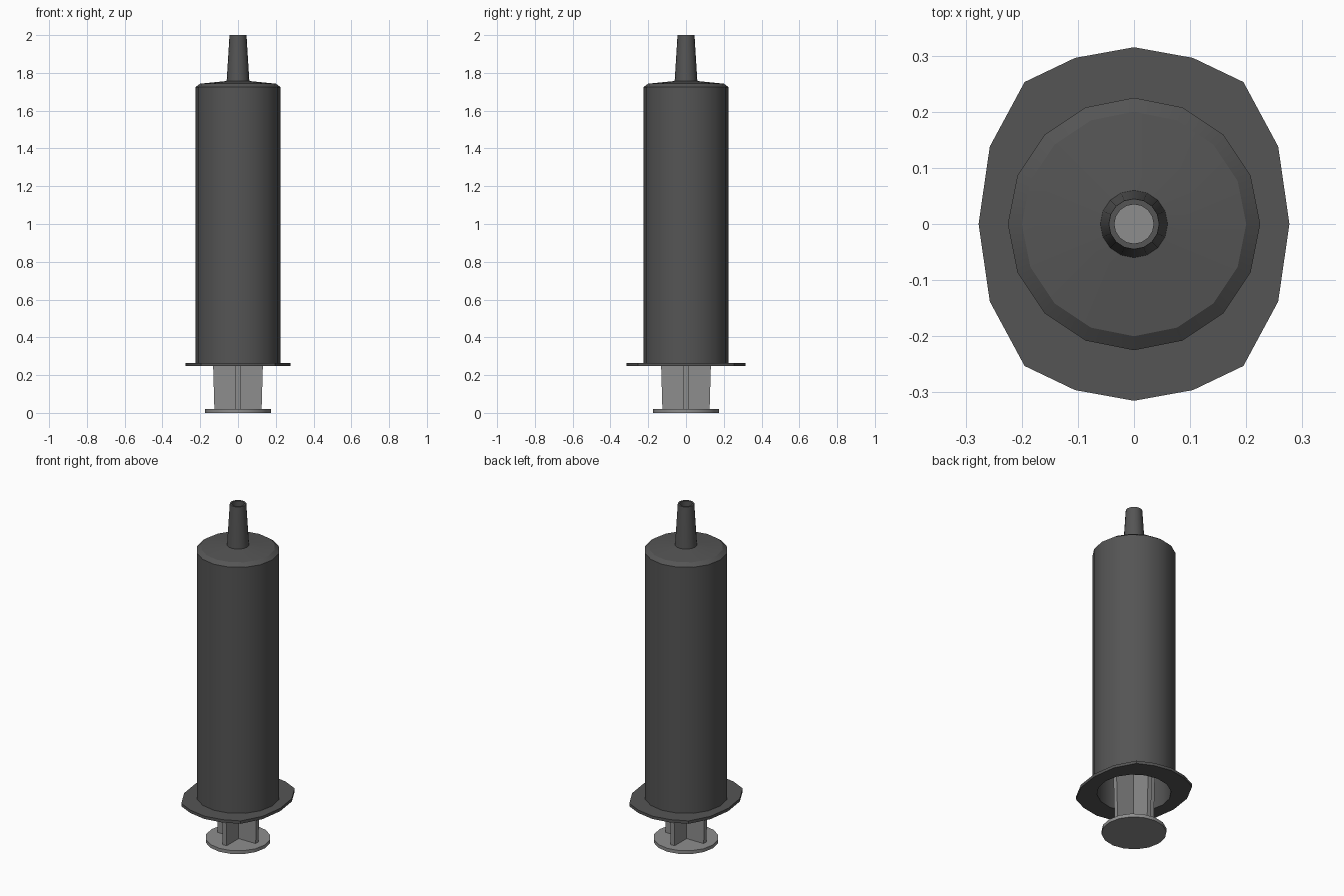
import bpy, bmesh, math

if "Cube" in bpy.data.objects:
    bpy.data.objects.remove(bpy.data.objects["Cube"])

SIDES = 16


def circle(r, z):
    return [(r * math.cos(2 * math.pi * i / SIDES), r * math.sin(2 * math.pi * i / SIDES), z)
            for i in range(SIDES)]


def flange_ring(z):
    # quarter outline, mirrored to all four quadrants
    q = [(0.277, 0), (0.257, 0.138), (0.195, 0.253), (0.105, 0.296), (0, 0.315)]
    half = q + [(-x, y) for x, y in reversed(q[:-1])]
    full = half + [(-x, -y) for x, y in half[1:-1]]
    return [(x, y, z) for x, y in full]


def cross_ring(w, t, z):
    # plus-shaped section: one arm's three points turned four times
    pts = []
    for k in range(4):
        c, s = round(math.cos(k * math.pi / 2)), round(math.sin(k * math.pi / 2))
        pts += [(c * x - s * y, s * x + c * y, z) for x, y in ((w, -t), (w, t), (t, t))]
    return pts


def material(name, grey):
    m = bpy.data.materials.new(name)
    m.diffuse_color = (grey, grey, grey, 1)
    m.use_nodes = True
    m.node_tree.nodes["Principled BSDF"].inputs["Base Color"].default_value = m.diffuse_color
    return m


def loft(name, rings, mat, closed=False):
    bm = bmesh.new()
    vs = [[bm.verts.new(p) for p in ring] for ring in rings]
    n = len(vs[0])
    pairs = list(zip(vs, vs[1:])) + ([(vs[-1], vs[0])] if closed else [])
    for a, b in pairs:
        for i in range(n):
            j = (i + 1) % n
            bm.faces.new((a[i], a[j], b[j], b[i]))
    if not closed:
        bm.faces.new(vs[0][::-1])
        bm.faces.new(vs[-1])
    bmesh.ops.recalc_face_normals(bm, faces=bm.faces)
    me = bpy.data.meshes.new(name)
    bm.to_mesh(me)
    bm.free()
    me.materials.append(mat)
    ob = bpy.data.objects.new(name, me)
    bpy.context.collection.objects.link(ob)
    bpy.ops.object.select_all(action='DESELECT')
    ob.select_set(True)
    bpy.context.view_layer.objects.active = ob
    bpy.ops.object.shade_smooth_by_angle(angle=math.radians(30))
    return ob


dark = material("dark_grey", 0.09)
light = material("light_grey", 0.27)

# Hollow barrel with finger flange, shoulder and open nozzle
barrel = [circle(0.2, 0.248), flange_ring(0.248), flange_ring(0.265)]
barrel += [circle(r, z) for r, z in (
    (0.225, 0.265), (0.225, 1.725), (0.2, 1.743), (0.06, 1.757), (0.045, 2.0),
    (0.035, 2.0), (0.045, 1.735), (0.185, 1.722), (0.2, 1.71))]
loft("barrel", barrel, dark, closed=True)

# Plunger: thumb disc, cross-ribbed rod, piston head
loft("thumb_disc", [circle(0.175, 0), circle(0.175, 0.02)], light)
loft("plunger_rod", [cross_ring(0.125, 0.013, 0.02), cross_ring(0.17, 0.013, 1.58)], light)
loft("piston", [circle(0.198, 1.58), circle(0.198, 1.69), circle(0.18, 1.705)], light)
